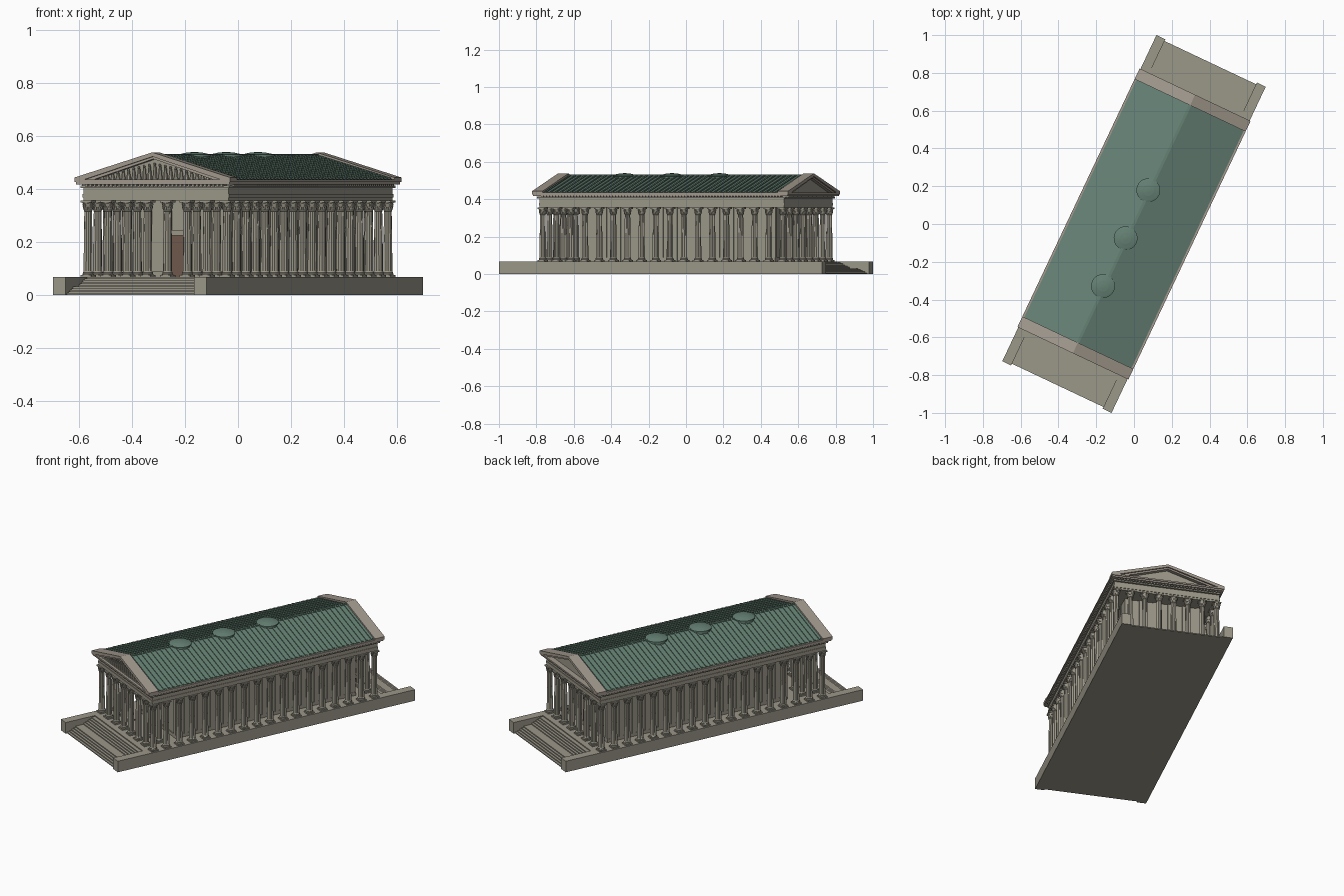
import bpy, bmesh, math
from mathutils import Matrix, Vector

if "Cube" in bpy.data.objects:
    bpy.data.objects.remove(bpy.data.objects["Cube"], do_unlink=True)

TURN = Matrix.Rotation(math.radians(-25.3), 4, 'Z')


def material(name, rgb):
    m = bpy.data.materials.new(name)
    m.use_nodes = True
    m.diffuse_color = (*rgb, 1)
    m.node_tree.nodes["Principled BSDF"].inputs["Base Color"].default_value = (*rgb, 1)
    return m


STONE = material("warm_grey_stone", (0.33, 0.31, 0.25))
TRIM = material("pale_cornice_stone", (0.36, 0.32, 0.27))
COPPER = material("green_copper", (0.13, 0.22, 0.175))
BROWN = material("brown_door", (0.16, 0.10, 0.075))


def finish(bm, name, mat):
    bmesh.ops.recalc_face_normals(bm, faces=bm.faces)
    me = bpy.data.meshes.new(name)
    bm.to_mesh(me)
    bm.free()
    me.materials.append(mat)
    return place(me, name, Vector())


def place(me, name, loc):
    ob = bpy.data.objects.new(name, me)
    bpy.context.collection.objects.link(ob)
    ob.matrix_world = TURN @ Matrix.Translation(loc)
    return ob


def box(bm, x0, x1, y0, y1, z0, z1):
    size = Matrix.Diagonal((x1 - x0, y1 - y0, z1 - z0, 1))
    mid = Matrix.Translation(((x0 + x1) / 2, (y0 + y1) / 2, (z0 + z1) / 2))
    bmesh.ops.create_cube(bm, size=1, matrix=mid @ size)


def slab(bm, hx, hy, z0, z1):
    box(bm, -hx, hx, -hy, hy, z0, z1)


def prism(bm, pts, a, b, axis='Y'):
    """Extrude a profile given as (across, up) along the X or Y axis."""
    def at(p, t):
        return (p[0], t, p[1]) if axis == 'Y' else (t, p[0], p[1])
    lo = [bm.verts.new(at(p, a)) for p in pts]
    hi = [bm.verts.new(at(p, b)) for p in pts]
    bm.faces.new(lo)
    bm.faces.new(hi[::-1])
    for i in range(len(pts)):
        j = (i + 1) % len(pts)
        bm.faces.new((lo[i], lo[j], hi[j], hi[i]))


def lathe(bm, profile, n, flute=None):
    """Revolve (radius, z, fluted) rings; fluted rings pull in every other point."""
    rings = []
    for r, z, fl in profile:
        rings.append([bm.verts.new((r * k * math.cos(i * math.tau / n), r * k * math.sin(i * math.tau / n), z))
                      for i in range(n) for k in [0.9 if fl and i % 2 else 1]])
    for lo, hi in zip(rings, rings[1:]):
        for i in range(n):
            j = (i + 1) % n
            bm.faces.new((lo[i], lo[j], hi[j], hi[i]))
    bm.faces.new(rings[0])
    bm.faces.new(rings[-1])


BASE, CAP, EAVE = 0.068, 0.356, 0.435
HX, HY = 0.32, 0.955          # platform half sizes
CX, CY = 0.29, 0.71           # column grid half sizes

# Platform with cheek walls and stairs at both ends
bm = bmesh.new()
slab(bm, HX, 0.765, 0, BASE)
for s in (-1, 1):
    for e in (-1, 1):
        xs, ys = sorted((s * 0.268, s * HX)), sorted((e * 0.76, e * HY))
        box(bm, *xs, *ys, 0, BASE)
finish(bm, "platform", STONE)

bm = bmesh.new()
for e in (-1, 1):
    y, z, rise = HY - 0.01, 0.0, BASE / 11
    pts = [(e * 0.76, 0), (e * y, 0)]
    for i in range(10):
        z += rise
        pts.append((e * y, z))
        y -= 0.05 if i == 4 else 0.0135
        pts.append((e * y, z))
    pts.append((e * 0.76, z))
    prism(bm, pts, -0.268, 0.268, 'X')
finish(bm, "stairs", STONE)

# One fluted column with a leafy capital, reused for the whole colonnade
bm = bmesh.new()
box(bm, -0.022, 0.022, -0.022, 0.022, BASE, BASE + 0.007)
lathe(bm, [(0.021, 0.075, 0), (0.022, 0.078, 0), (0.019, 0.082, 0), (0.02, 0.085, 0), (0.017, 0.088, 0),
           (0.017, 0.09, 1), (0.0165, 0.2, 1), (0.0145, 0.315, 1), (0.0165, 0.317, 0), (0.0145, 0.32, 0),
           (0.0155, 0.335, 0), (0.021, 0.349, 0)], 24)
for tier, (z, r) in enumerate(((0.32, 0.0165), (0.332, 0.0185))):
    for i in range(8):
        turn = Matrix.Rotation((i + tier / 2) * math.tau / 8, 4, 'Z')
        tilt = Matrix.Rotation(0.3, 4, 'Y')
        bmesh.ops.create_cube(bm, size=1, matrix=turn @ Matrix.Translation((r, 0, z + 0.007)) @ tilt
                              @ Matrix.Diagonal((0.004, 0.008, 0.014, 1)))
box(bm, -0.022, 0.022, -0.022, 0.022, 0.349, CAP)
column = finish(bm, "column", STONE)
column_mesh = column.data
bpy.data.objects.remove(column)
NX, NY = 8, 18
gx, gy = 2 * CX / (NX - 1), 2 * CY / (NY - 1)
spots = [(i, j) for i in range(NX) for j in range(NY) if i in (0, NX - 1) or j in (0, NY - 1)]
spots += [(i, 1) for i in (1, 2, 5, 6)]
for k, (i, j) in enumerate(spots):
    place(column_mesh, f"column_{k + 1}", Vector((-CX + i * gx, -CY + j * gy, 0)))

# Inner hall with pilasters and shallow arched panels
WX, W0, W1 = 0.215, -0.52, 0.625
bm = bmesh.new()
box(bm, -WX, WX, W0, W1, BASE, CAP)
box(bm, -WX - 0.006, WX + 0.006, W0 - 0.006, W1 + 0.006, BASE, BASE + 0.02)
for j in range(3, 17):
    y = -CY + j * gy
    if W0 < y < W1:
        box(bm, -WX - 0.007, WX + 0.007, y - 0.011, y + 0.011, BASE, CAP)
for i in range(1, NX - 1):
    x = -CX + i * gx
    box(bm, x - 0.011, x + 0.011, W0 - 0.007, W1 + 0.007, BASE, CAP)
finish(bm, "inner_hall", STONE)

bm = bmesh.new()
arch = [(0.02 * math.cos(a * math.pi / 8), 0.24 + 0.02 * math.sin(a * math.pi / 8)) for a in range(9)]
arch += [(-0.02, 0.12), (0.02, 0.12)]
for j in range(3, 16):
    y = -CY + (j + 0.5) * gy
    for s in (-1, 1):
        prism(bm, [(y + p, z) for p, z in arch], s * (WX - 0.001), s * (WX + 0.004), 'X')
finish(bm, "arched_wall_panels", STONE)

# Doorway
bm = bmesh.new()
box(bm, -0.036, 0.036, W0 - 0.01, W0, BASE, 0.225)
finish(bm, "door", BROWN)
bm = bmesh.new()
for s in (-1, 1):
    box(bm, *sorted((s * 0.034, s * 0.046)), W0 - 0.014, W0, BASE, 0.23)
box(bm, -0.052, 0.052, W0 - 0.018, W0, 0.225, 0.245)
finish(bm, "door_frame", STONE)

# Entablature in stepped bands, with dentils
bm = bmesh.new()
slab(bm, CX + 0.013, CY + 0.013, CAP, 0.367)
slab(bm, CX + 0.016, CY + 0.016, 0.367, 0.38)
slab(bm, CX + 0.013, CY + 0.013, 0.38, 0.405)
slab(bm, CX + 0.02, CY + 0.025, 0.403, 0.412)
for k in range(80):
    y = -CY + 2 * CY * (k + 0.5) / 80
    box(bm, -CX - 0.028, CX + 0.028, y - 0.005, y + 0.005, 0.409, 0.418)
for k in range(34):
    x = -CX + 2 * CX * (k + 0.5) / 34
    box(bm, x - 0.005, x + 0.005, -CY - 0.034, CY + 0.034, 0.409, 0.418)
finish(bm, "entablature", STONE)

bm = bmesh.new()
slab(bm, 0.321, 0.752, 0.417, 0.426)
slab(bm, 0.325, 0.757, 0.426, EAVE)
finish(bm, "cornice", TRIM)

# Gable ends: sloping cornice, recessed infill and front relief figures
bm = bmesh.new()
for y0, y1, drop in ((0.695, 0.757, 0.0), (0.695, 0.748, 0.009)):
    for e in (-1, 1):
        outer = [(-0.325, EAVE), (-0.325, 0.443 - drop / 2), (0, 0.538 - drop),
                 (0.325, 0.443 - drop / 2), (0.325, EAVE)]
        inner = [(0.285 - 4 * drop, EAVE), (0, 0.522 - drop), (-0.285 + 4 * drop, EAVE)]
        prism(bm, outer + inner, e * y0, e * y1)
finish(bm, "gable_cornices", TRIM)

bm = bmesh.new()
prism(bm, [(-0.3, EAVE), (0.3, EAVE), (0, 0.52)], -0.725, 0.725)
finish(bm, "gable_infill", STONE)

bm = bmesh.new()
for k in range(-10, 11):
    x = k * 0.022
    h = 0.066 * (1 - abs(x) / 0.29)
    at = Matrix.Translation((x, -0.734, EAVE + h * 0.4))
    bmesh.ops.create_cone(bm, cap_ends=True, segments=8, radius1=0.01, radius2=0.005, depth=h * 0.8, matrix=at)
    bmesh.ops.create_uvsphere(bm, u_segments=8, v_segments=6, radius=0.0055,
                              matrix=Matrix.Translation((x, -0.736, EAVE + h * 0.88)))
finish(bm, "relief_figures", STONE)

# Copper roof with raised ribs running down both slopes
RX, RZ, RIDGE, RY = 0.314, 0.437, 0.526, 0.697
bm = bmesh.new()
prism(bm, [(-RX, EAVE - 0.005), (-RX, RZ), (0, RIDGE), (RX, RZ), (RX, EAVE - 0.005)], -RY, RY)
rib = [(-RX, RZ), (-RX, RZ + 0.005), (0, RIDGE + 0.005), (RX, RZ + 0.005), (RX, RZ), (0, RIDGE)]
for k in range(46):
    y = -RY + 2 * RY * (k + 0.5) / 46
    prism(bm, rib, y - 0.005, y + 0.005)
box(bm, -0.007, 0.007, -RY, RY, RIDGE - 0.01, RIDGE + 0.005)
finish(bm, "copper_roof", COPPER)

# Three low round skylights on the ridge
for k, y in enumerate((-0.367, -0.087, 0.194)):
    bm = bmesh.new()
    lathe(bm, [(0.058, 0.495, 0), (0.058, 0.522, 0), (0.063, 0.523, 0), (0.063, 0.529, 0),
               (0.053, 0.532, 0), (0.03, 0.537, 0), (0.008, 0.539, 0)], 32)
    bmesh.ops.translate(bm, verts=bm.verts, vec=(-0.008, y, 0))
    finish(bm, f"skylight_{k + 1}", COPPER)
